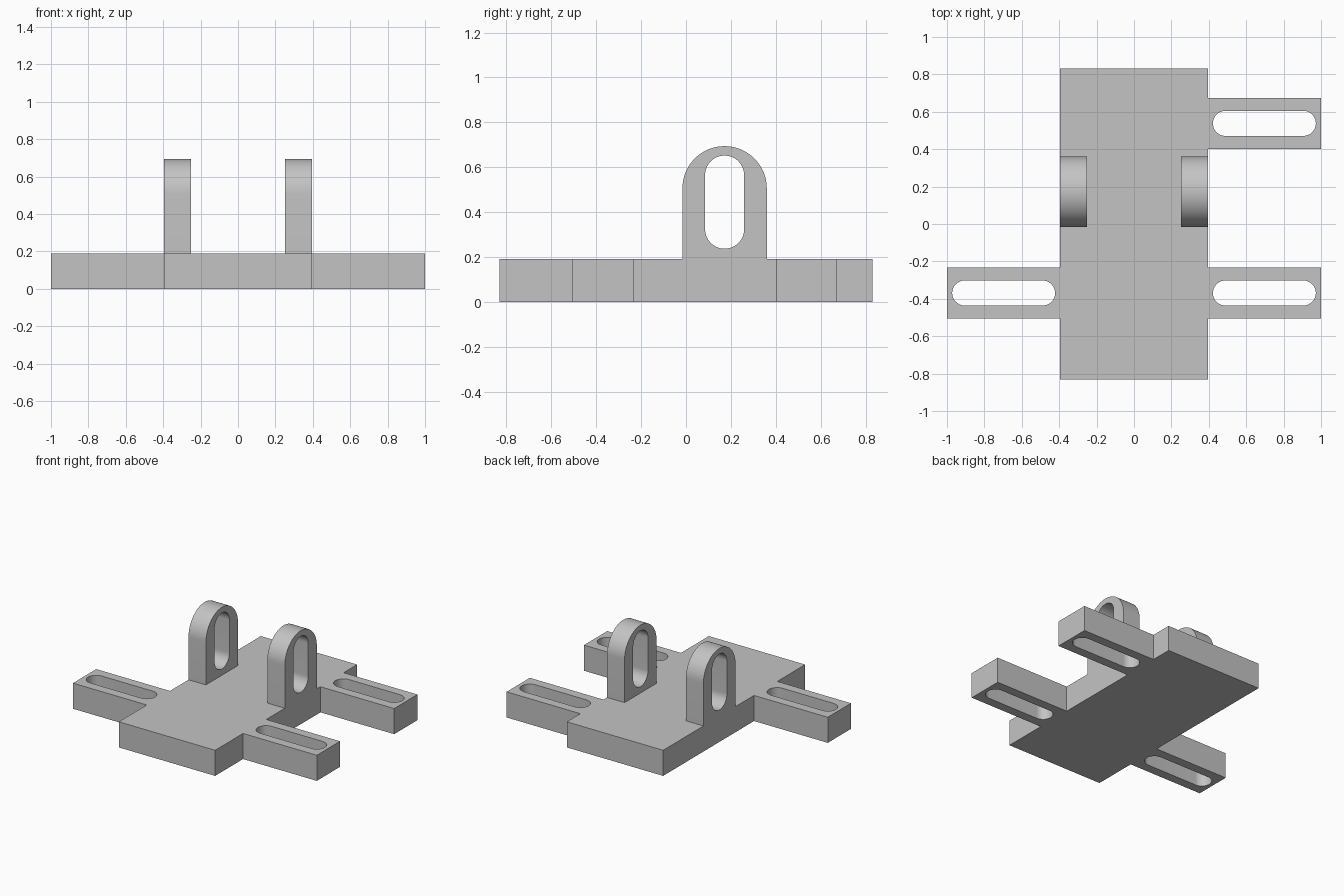
import bpy
import bmesh
from math import pi, cos, sin, radians

cube = bpy.data.objects.get("Cube")
if cube:
    bpy.data.objects.remove(cube, do_unlink=True)

grey = bpy.data.materials.new("plain grey")
grey.use_nodes = True
COLOUR = (0.55, 0.55, 0.55, 1)
grey.diffuse_color = COLOUR
grey.node_tree.nodes["Principled BSDF"].inputs["Base Color"].default_value = COLOUR

# Main sizes
HALF_W, HALF_L, THICK = 0.395, 0.832, 0.19
ARM_HALF, SLOT_R = 0.136, 0.067
FRONT_Y, BACK_Y = -0.369, 0.538


def arc(cu, cv, r, start, steps=32):
    """Half circle, counter-clockwise from the start angle."""
    return [(cu + r * cos(start + pi * i / steps), cv + r * sin(start + pi * i / steps))
            for i in range(steps + 1)]


def slab(name, loops, low, high, place):
    """Extrude an outline (first loop) with holes (other loops) from low to high."""
    bm = bmesh.new()
    caps = ([], [])
    for loop in loops:
        rings = [[bm.verts.new(place(u, v, w)) for u, v in loop] for w in (low, high)]
        n = len(loop)
        for i in range(n):
            j = (i + 1) % n
            bm.faces.new((rings[0][i], rings[0][j], rings[1][j], rings[1][i]))
            for cap, ring in zip(caps, rings):
                cap.append(bm.edges.get((ring[i], ring[j])))
    for cap in caps:
        bmesh.ops.triangle_fill(bm, use_beauty=True, edges=cap)
    bmesh.ops.recalc_face_normals(bm, faces=bm.faces[:])
    mesh = bpy.data.meshes.new(name)
    bm.to_mesh(mesh)
    bm.free()
    mesh.materials.append(grey)
    obj = bpy.data.objects.new(name, mesh)
    bpy.context.collection.objects.link(obj)
    bpy.ops.object.select_all(action='DESELECT')
    obj.select_set(True)
    bpy.context.view_layer.objects.active = obj
    bpy.ops.object.shade_smooth_by_angle(angle=radians(30))
    return obj


def arm(side, y):
    """Corner points of an arm reaching out to one side."""
    return [(side * x, y + side * dy) for x, dy in
            ((HALF_W, -ARM_HALF), (1, -ARM_HALF), (1, ARM_HALF), (HALF_W, ARM_HALF))]


def arm_slot(side, y):
    """Rounded slot along an arm."""
    near, far = 0.422 + SLOT_R, 0.972 - SLOT_R
    lo, hi = sorted((side * near, side * far))
    return arc(hi, y, SLOT_R, -pi / 2) + arc(lo, y, SLOT_R, pi / 2)


# Base plate with two arms on the left and one on the right
outline = ([(-HALF_W, -HALF_L), (HALF_W, -HALF_L)] + arm(1, FRONT_Y) + arm(1, BACK_Y)
           + [(HALF_W, HALF_L), (-HALF_W, HALF_L)] + arm(-1, FRONT_Y))
slots = [arm_slot(1, FRONT_Y), arm_slot(1, BACK_Y), arm_slot(-1, FRONT_Y)]
slab("base_plate", [outline] + slots, 0, THICK, lambda u, v, w: (u, v, w))

# Two upright lugs with rounded tops and tall slots
LUG_Y, LUG_R, LUG_TOP, HOLE_R = 0.172, 0.188, 0.694, 0.087
lug = arc(LUG_Y, LUG_TOP - LUG_R, LUG_R, 0) + [(LUG_Y - LUG_R, THICK), (LUG_Y + LUG_R, THICK)]
hole = arc(LUG_Y, 0.652 - HOLE_R, HOLE_R, 0) + arc(LUG_Y, 0.237 + HOLE_R, HOLE_R, pi)
for side, name in ((1, "left_lug"), (-1, "right_lug")):
    slab(name, [lug, hole], side * 0.252, side * HALF_W, lambda u, v, w: (w, u, v))
